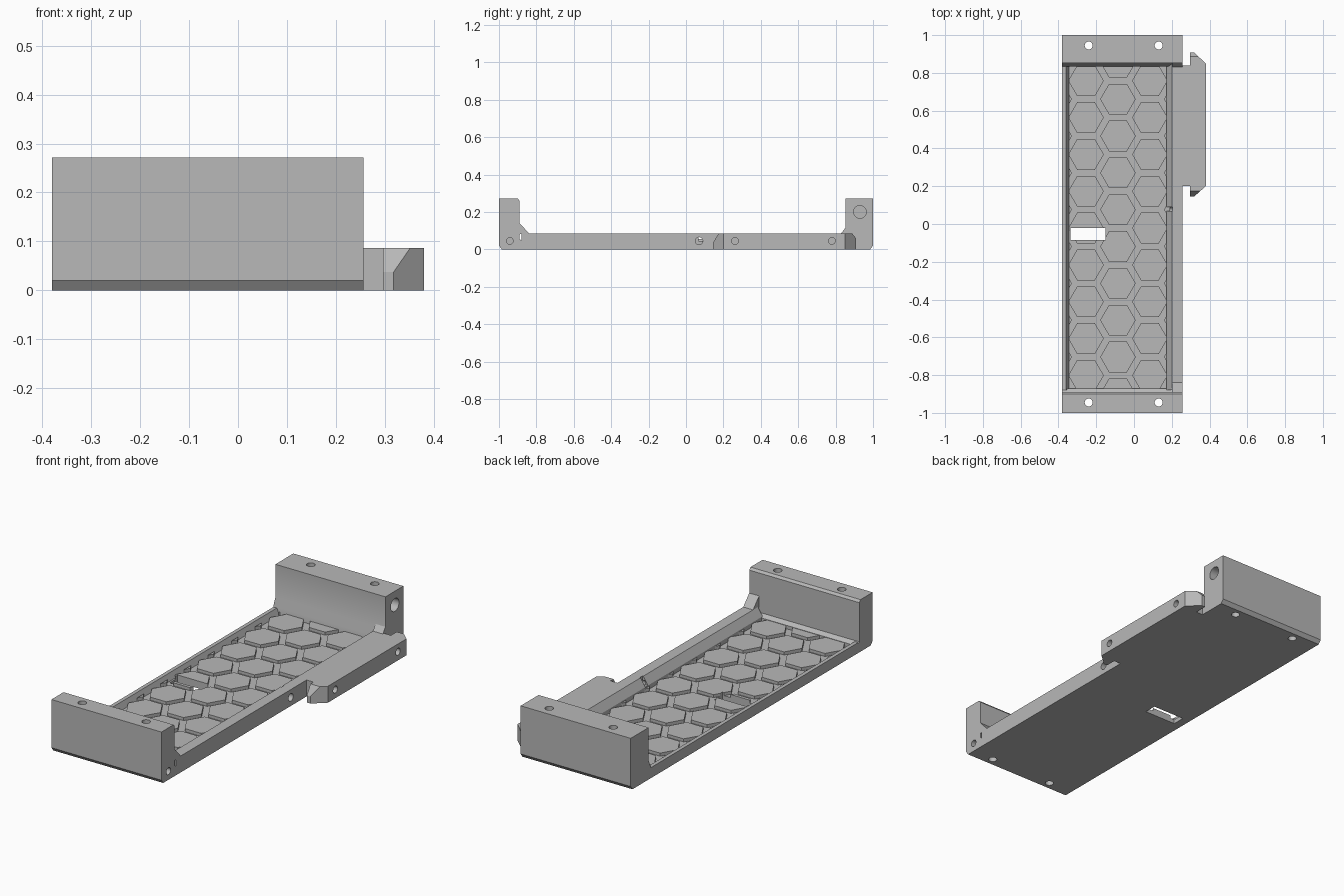
import bpy, bmesh, math
from mathutils import Vector, Matrix

cube = bpy.data.objects.get("Cube")
if cube:
    bpy.data.objects.remove(cube, do_unlink=True)

GREY = (0.48, 0.48, 0.48, 1)
mat = bpy.data.materials.new("plain grey")
mat.use_nodes = True
mat.diffuse_color = GREY
mat.node_tree.nodes["Principled BSDF"].inputs["Base Color"].default_value = GREY


def finish(name, bm):
    bmesh.ops.recalc_face_normals(bm, faces=bm.faces[:])
    me = bpy.data.meshes.new(name)
    bm.to_mesh(me)
    bm.free()
    me.materials.append(mat)
    ob = bpy.data.objects.new(name, me)
    bpy.context.collection.objects.link(ob)
    return ob


def add_prism(bm, points, axis, lo, hi):
    """Extrude a 2D outline along an axis; outline uses the other two axes in order."""
    def place(p, h):
        co = list(p)
        co.insert("xyz".index(axis), h)
        return co
    face = bm.faces.new([bm.verts.new(place(p, lo)) for p in points])
    side = bmesh.ops.extrude_face_region(bm, geom=[face])["geom"]
    shift = Vector(place((0, 0), hi - lo))
    bmesh.ops.translate(bm, verts=[v for v in side if isinstance(v, bmesh.types.BMVert)], vec=shift)


def prism(name, points, axis, lo, hi):
    bm = bmesh.new()
    add_prism(bm, points, axis, lo, hi)
    return finish(name, bm)


def rect(a0, a1, b0, b1):
    return [(a0, b0), (a1, b0), (a1, b1), (a0, b1)]


def ring(cx, cy, r, n):
    return [(cx + r * math.cos(math.tau * i / n), cy + r * math.sin(math.tau * i / n)) for i in range(n)]


def cut(ob, cutter):
    cutter.hide_render = True
    mod = ob.modifiers.new("cut", 'BOOLEAN')
    mod.operation = 'DIFFERENCE'
    mod.solver = 'EXACT'
    mod.object = cutter
    bpy.context.view_layer.objects.active = ob
    bpy.ops.object.modifier_apply(modifier=mod.name)
    bpy.data.objects.remove(cutter, do_unlink=True)


LEFT, RIGHT = -0.38, 0.257
IN_L, IN_R = -0.345, 0.172
FRONT, BACK = -0.87, 0.835
FLOOR, PAD, TOP, HIGH = 0.022, 0.038, 0.086, 0.272

# End blocks, as side profiles run across the width
front_block = prism("front_block", [
    (-1, 0.02), (-0.985, 0), (FRONT, 0), (FRONT, 0.04), (-0.89, 0.055),
    (-0.89, 0.26), (-0.9, HIGH), (-1, HIGH)], "x", LEFT, RIGHT)
back_block = prism("back_block", [
    (1, 0.02), (0.985, 0), (BACK, 0), (BACK, 0.06), (0.852, 0.1),
    (0.852, HIGH), (1, HIGH)], "x", LEFT, RIGHT)

# Floor and side rails
floor = prism("floor", rect(LEFT, RIGHT, FRONT, BACK), "z", 0, FLOOR)
low_rail = prism("low_rail", [
    (LEFT, 0), (IN_L, 0), (IN_L, FLOOR), (-0.36, 0.055), (LEFT, 0.055)], "y", -0.88, 0.85)
high_rail = prism("high_rail", [
    (IN_R, 0), (RIGHT, 0), (RIGHT, TOP), (0.2, TOP), (IN_R, 0.045)], "y", -0.88, 0.85)

# Corner gussets on the high rail
prism("front_gusset", [(-0.895, 0.08), (-0.84, TOP), (-0.89, 0.14)], "x", 0.2, RIGHT)
prism("back_gusset", [(0.86, 0.08), (0.83, TOP), (0.852, 0.115)], "x", 0.2, RIGHT)

# Raised honeycomb pads, trimmed to the tray
RADIUS, PITCH, COL = 0.094, 0.195, 0.169
MID_X, MID_Y = -0.085, 0.076
bm = bmesh.new()
for c in range(-2, 3):
    for r in range(-6, 7):
        y = MID_Y + (r + 0.5 * (c % 2)) * PITCH
        if FRONT - 0.07 < y < BACK + 0.07:
            add_prism(bm, ring(MID_X + c * COL, y, RADIUS, 6), "z", FLOOR - 0.006, PAD)
for co, no in (((IN_L, 0, 0), (-1, 0, 0)), ((IN_R, 0, 0), (1, 0, 0)),
               ((0, FRONT, 0), (0, -1, 0)), ((0, BACK, 0), (0, 1, 0))):
    geom = bm.verts[:] + bm.edges[:] + bm.faces[:]
    bmesh.ops.bisect_plane(bm, geom=geom, plane_co=co, plane_no=no, clear_outer=True)
    bmesh.ops.holes_fill(bm, edges=[e for e in bm.edges if e.is_boundary], sides=0)
pads = finish("honeycomb_pads", bm)

# Slot through the floor
for ob in (floor, pads):
    cut(ob, prism("slot_cutter", rect(-0.335, -0.15, -0.086, -0.02), "z", -0.1, 0.2))

# Small notch in the inner face of the high rail
cut(high_rail, prism("notch_cutter", rect(0.15, 0.205, 0.068, 0.09), "z", 0.045, 0.2))

# Side bracket with tapered ends
bracket = prism("side_bracket", rect(RIGHT, 0.38, 0.2, 0.84), "z", 0, TOP)


def bracket_tip(name, root, tip, slope_end, low):
    ob = prism(name, [(0.297, root), (0.297, tip), (0.318, tip), (0.38, root)], "z", 0, TOP)
    far = tip + (tip - root)
    cut(ob, prism("tip_cutter", [(tip, low), (slope_end, TOP), (slope_end, 0.2), (far, 0.2), (far, low)],
                  "x", 0.2, 0.5))
    return ob


bracket_tip("bracket_front_tip", 0.2, 0.145, 0.175, 0.037)
bracket_tip("bracket_back_tip", 0.85, 0.908, 0.888, 0.06)
prism("bracket_back_joint", rect(0.297, 0.38, 0.84, 0.85), "z", 0, TOP)

# Vertical screw holes through both end blocks
for block, y in ((front_block, -0.945), (back_block, 0.945)):
    for x in (-0.24, 0.13):
        cut(block, prism("screw_cutter", ring(x, y, 0.021, 24), "z", -0.1, 0.5))

# Side holes, each as part, y, z, radius, inner end
for ob, y, z, r, x in ((front_block, -0.942, 0.045, 0.018, 0.17),
                       (high_rail, 0.07, 0.045, 0.02, 0.19),
                       (bracket, 0.262, 0.045, 0.018, 0.28),
                       (bracket, 0.78, 0.045, 0.018, 0.28),
                       (back_block, 0.93, 0.2, 0.034, 0.18)):
    cut(ob, prism("side_cutter", ring(y, z, r, 24), "x", x, 0.5))

# Round holes shade smoothly, all else stays flat
for ob in (front_block, back_block, high_rail, bracket):
    bpy.ops.object.select_all(action='DESELECT')
    ob.select_set(True)
    bpy.context.view_layer.objects.active = ob
    bpy.ops.object.shade_smooth_by_angle(angle=math.radians(25))
